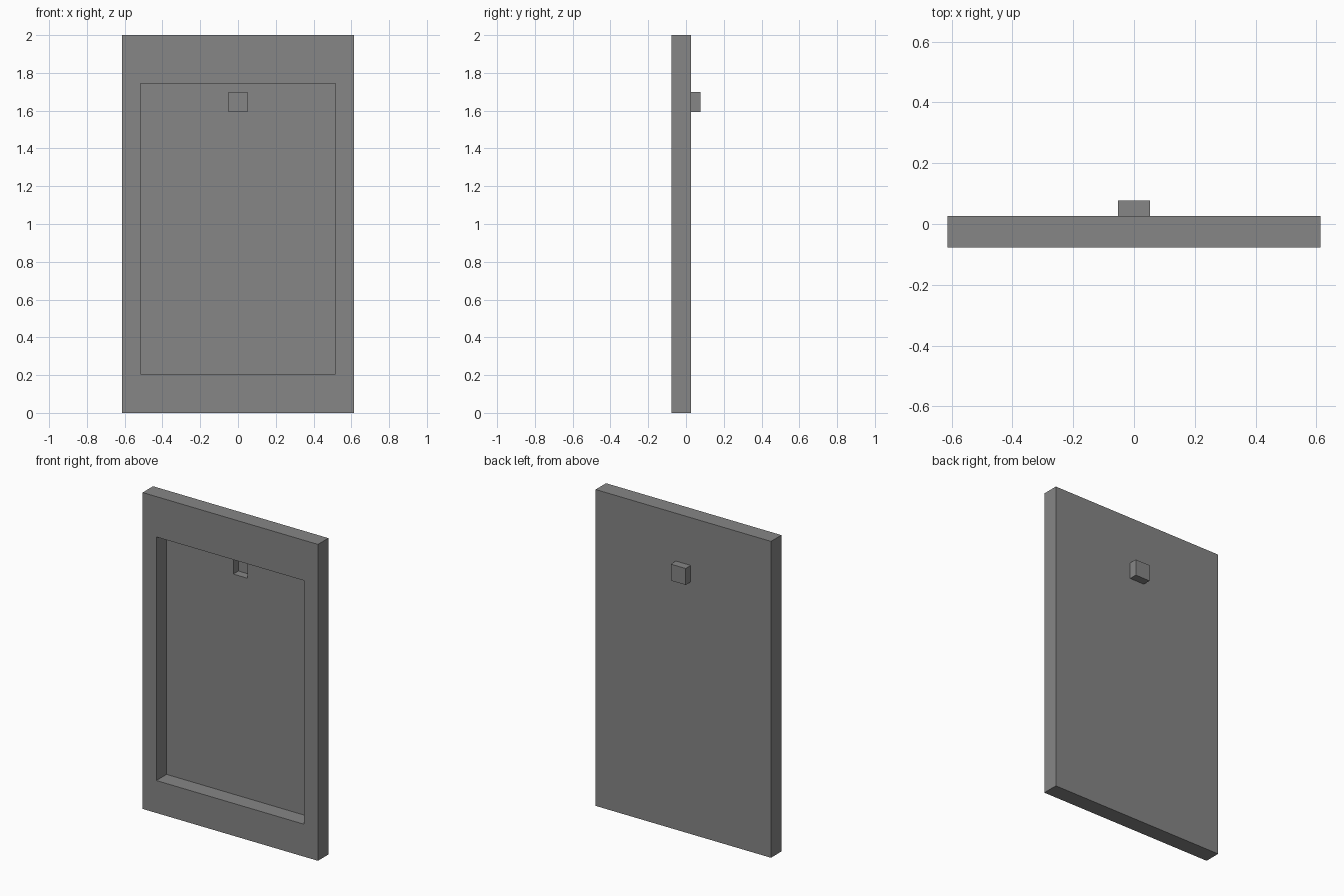
import bpy
import bmesh

default = bpy.data.objects.get("Cube")
if default:
    bpy.data.objects.remove(default, do_unlink=True)


def make_material(name, rgb):
    mat = bpy.data.materials.new(name)
    mat.use_nodes = True
    colour = (*rgb, 1.0)
    mat.diffuse_color = colour
    mat.node_tree.nodes["Principled BSDF"].inputs["Base Color"].default_value = colour
    return mat


def rectangle(bm, half_width, bottom, top, y):
    """Four corners of an upright rectangle at depth y."""
    corners = [(-half_width, bottom), (half_width, bottom),
               (half_width, top), (-half_width, top)]
    return [bm.verts.new((x, y, z)) for x, z in corners]


FRONT, BACK, KNOB_BACK = -0.077, 0.027, 0.078
SKIN = 0.002  # thickness of the back panel and the pocket walls
body = (0.613, 0.0, 2.0)
opening = (0.517, 0.205, 1.745)
knob = (0.052, 1.594, 1.698)
pocket = (knob[0] - SKIN, knob[1] + SKIN, knob[2] - SKIN)

# Rectangles run from the knob's back, round the frame, into the pocket
sections = [
    (knob, KNOB_BACK), (knob, BACK),
    (body, BACK), (body, FRONT),
    (opening, FRONT), (opening, BACK - SKIN),
    (pocket, BACK - SKIN), (pocket, KNOB_BACK - SKIN),
]

bm = bmesh.new()
loops = [rectangle(bm, *shape, y) for shape, y in sections]
for a, b in zip(loops, loops[1:]):
    for i in range(4):
        j = (i + 1) % 4
        bm.faces.new((a[i], a[j], b[j], b[i]))
bm.faces.new(loops[0])
bm.faces.new(loops[-1])
bmesh.ops.recalc_face_normals(bm, faces=bm.faces)

mesh = bpy.data.meshes.new("recessed_frame_panel")
bm.to_mesh(mesh)
bm.free()
mesh.materials.append(make_material("mid grey", (0.24, 0.24, 0.24)))
panel = bpy.data.objects.new("recessed_frame_panel", mesh)
bpy.context.collection.objects.link(panel)
